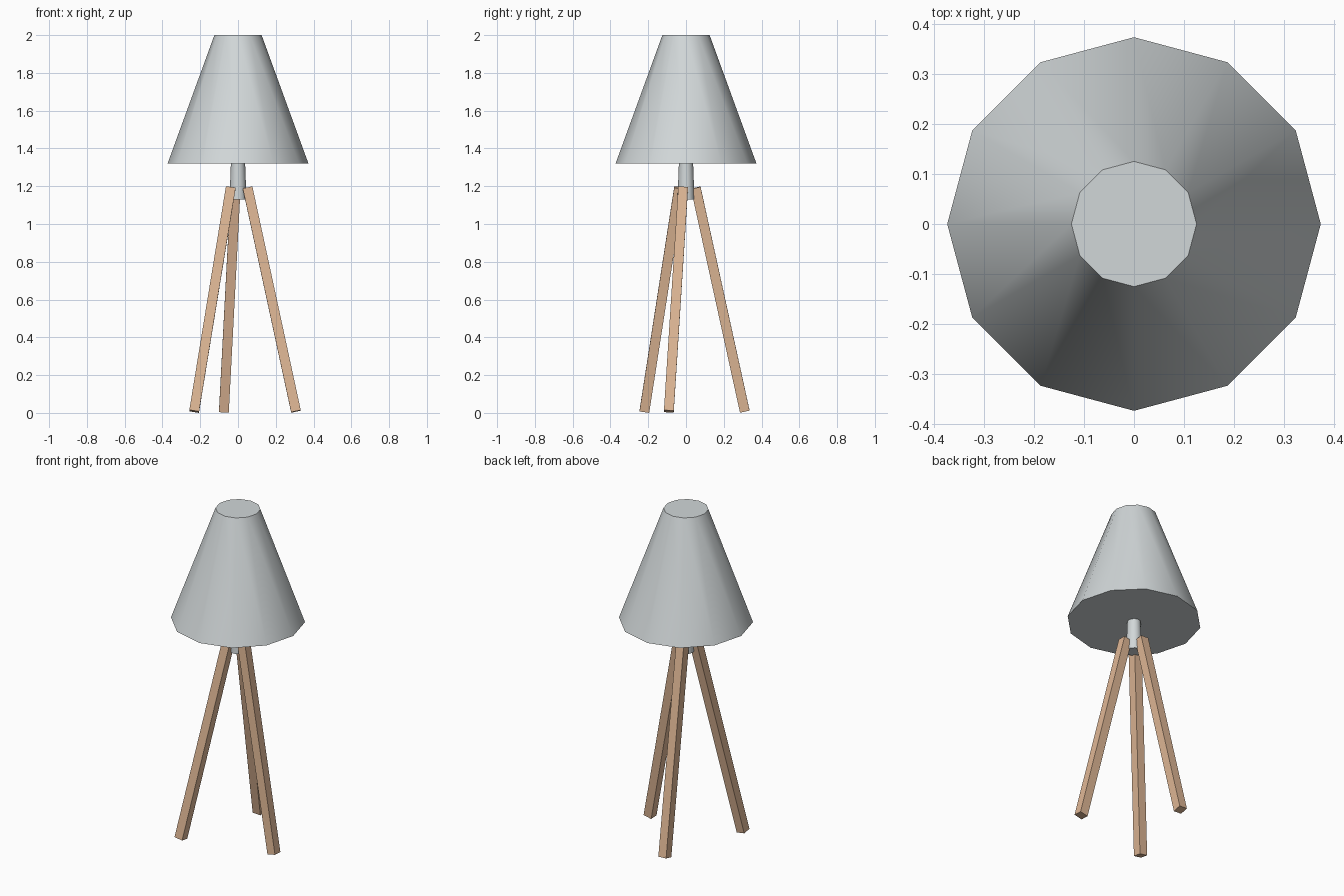
import bpy, math
from mathutils import Vector

if "Cube" in bpy.data.objects:
    bpy.data.objects.remove(bpy.data.objects["Cube"])


def material(name, rgb):
    m = bpy.data.materials.new(name)
    m.diffuse_color = (*rgb, 1.0)
    m.use_nodes = True
    m.node_tree.nodes["Principled BSDF"].inputs["Base Color"].default_value = m.diffuse_color
    return m


GREY = material("pale_grey", (0.64, 0.68, 0.69))
WOOD = material("light_wood", (0.73, 0.47, 0.30))


def cone(name, r_bottom, r_top, z0, z1, mat):
    """Capped twelve-sided cone with smooth sides and sharp rims."""
    bpy.ops.mesh.primitive_cone_add(vertices=12, radius1=r_bottom, radius2=r_top,
                                    depth=z1 - z0, location=(0, 0, (z0 + z1) / 2))
    ob = bpy.context.object
    ob.name = name
    ob.data.materials.append(mat)
    bpy.ops.object.shade_smooth_by_angle(angle=math.radians(40))
    return ob


def leg(name, foot, top, width):
    """Square bar leaning from foot to top, kept square to the axes."""
    axis = top - foot
    bpy.ops.mesh.primitive_cube_add(size=1, location=(foot + top) / 2)
    ob = bpy.context.object
    ob.name = name
    ob.scale = (width, width, axis.length)
    ob.rotation_mode = 'QUATERNION'
    ob.rotation_quaternion = Vector((0, 0, 1)).rotation_difference(axis)
    ob.data.materials.append(WOOD)


# Lampshade and the short tapered stem below it
cone("lampshade", 0.373, 0.125, 1.32, 2.0, GREY)
cone("stem", 0.045, 0.037, 1.13, 1.34, GREY)

# Three splayed legs, evenly spaced
for i in range(3):
    a = math.radians(-16.5 + 120 * i)
    out = Vector((math.cos(a), math.sin(a), 0))
    leg(f"leg_{i + 1}", out * 0.32 + Vector((0, 0, 0.008)),
        out * 0.053 + Vector((0, 0, 1.192)), 0.052)
